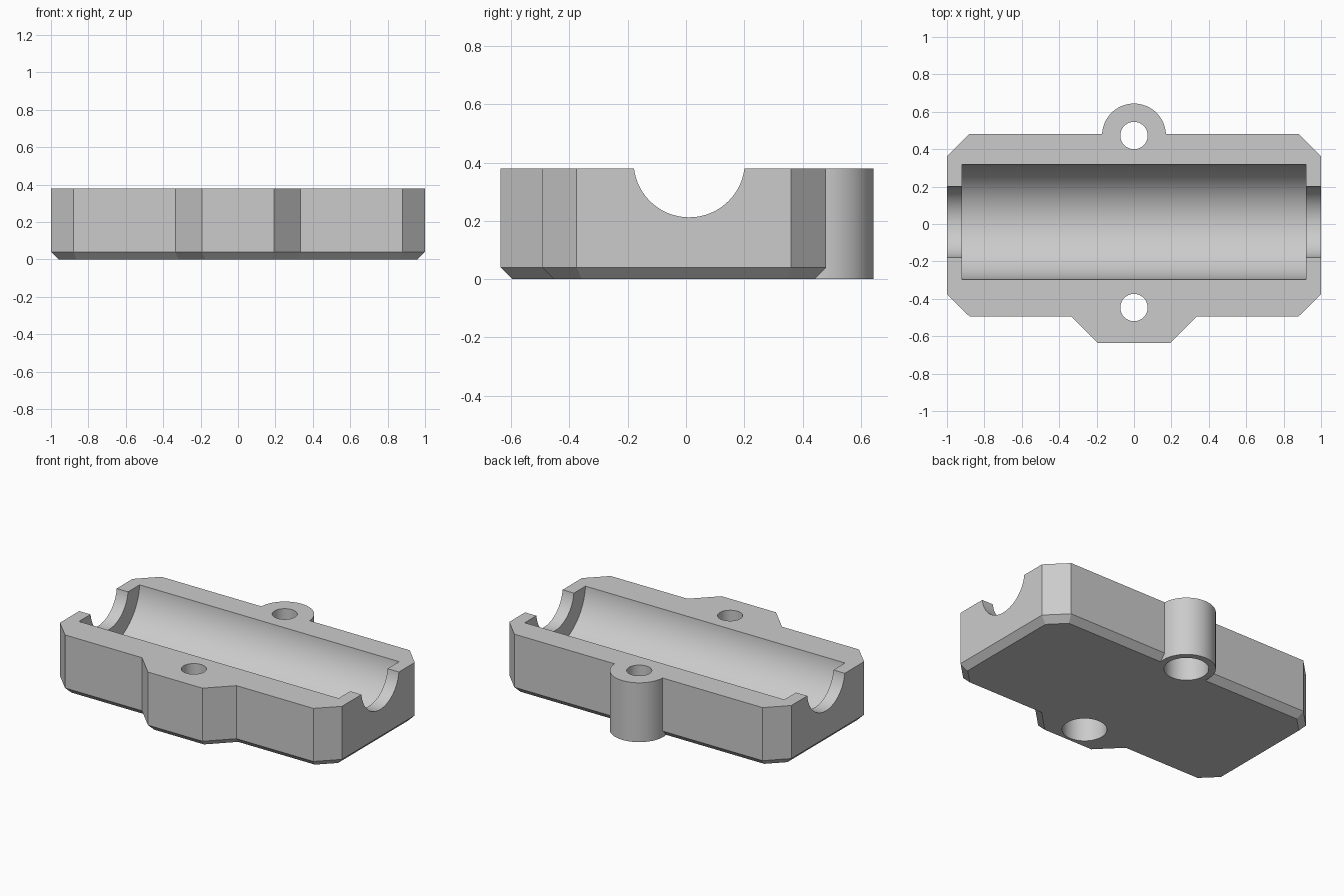
import bpy
import bmesh
import math

cube = bpy.data.objects.get("Cube")
if cube:
    bpy.data.objects.remove(cube, do_unlink=True)

HEIGHT = 0.38
CHAMFER = 0.04
HOLES = (0.473, -0.447)  # y of the two bolt holes

grey = bpy.data.materials.new("light_grey")
grey.use_nodes = True
grey.diffuse_color = (0.6, 0.6, 0.6, 1)
grey.node_tree.nodes["Principled BSDF"].inputs["Base Color"].default_value = (0.6, 0.6, 0.6, 1)


def finish(bm, name):
    bmesh.ops.recalc_face_normals(bm, faces=bm.faces)
    mesh = bpy.data.meshes.new(name)
    bm.to_mesh(mesh)
    bm.free()
    mesh.materials.append(grey)
    obj = bpy.data.objects.new(name, mesh)
    bpy.context.collection.objects.link(obj)
    return obj


def cylinder(name, radius, depth, location, along_x=False, sides=64):
    bm = bmesh.new()
    bmesh.ops.create_cone(bm, cap_ends=True, segments=sides,
                          radius1=radius, radius2=radius, depth=depth)
    obj = finish(bm, name)
    obj.location = location
    if along_x:
        obj.rotation_euler.y = math.pi / 2
    return obj


def combine(target, tool, operation):
    tool.hide_render = True
    mod = target.modifiers.new(tool.name, "BOOLEAN")
    mod.operation = operation
    mod.solver = "EXACT"
    mod.object = tool
    bpy.context.view_layer.objects.active = target
    bpy.ops.object.modifier_apply(modifier=mod.name)
    bpy.data.objects.remove(tool, do_unlink=True)


# Clamp body: mirrored outline with a front tab, extruded, chamfered underneath
half = [(0.193, -0.636), (0.335, -0.494), (0.88, -0.494),
        (1, -0.375), (1, 0.361), (0.88, 0.481)]
outline = half + [(-x, y) for x, y in reversed(half)]
bm = bmesh.new()
base = bm.faces.new([bm.verts.new((x, y, 0)) for x, y in outline])
top = bmesh.ops.extrude_face_region(bm, geom=[base], use_keep_orig=True)
bmesh.ops.translate(bm, vec=(0, 0, HEIGHT),
                    verts=[v for v in top["geom"] if isinstance(v, bmesh.types.BMVert)])
bmesh.ops.recalc_face_normals(bm, faces=bm.faces)
rim = [e for e in bm.edges if all(v.co.z < 0.001 for v in e.verts)]
bmesh.ops.bevel(bm, geom=rim, offset=CHAMFER, segments=1, affect="EDGES")
body = finish(bm, "clamp_body")

# Round bolt boss at the back
combine(body, cylinder("bolt_boss", 0.171, HEIGHT, (0, HOLES[0], HEIGHT / 2)), "UNION")

# Wide shaft channel and the narrower openings at both ends
axis = (0, 0.011, 0.403)
combine(body, cylinder("channel_cutter", 0.308, 1.84, axis, True, 128), "DIFFERENCE")
combine(body, cylinder("end_cutter", 0.191, 2.4, axis, True, 96), "DIFFERENCE")

# Bolt holes with a wider recess below
for y in HOLES:
    combine(body, cylinder("hole_cutter", 0.073, 1, (0, y, 0.2)), "DIFFERENCE")
    combine(body, cylinder("recess_cutter", 0.13, 0.33, (0, y, 0)), "DIFFERENCE")

bpy.ops.object.select_all(action="DESELECT")
body.select_set(True)
bpy.context.view_layer.objects.active = body
bpy.ops.object.shade_smooth_by_angle(angle=math.radians(30))
